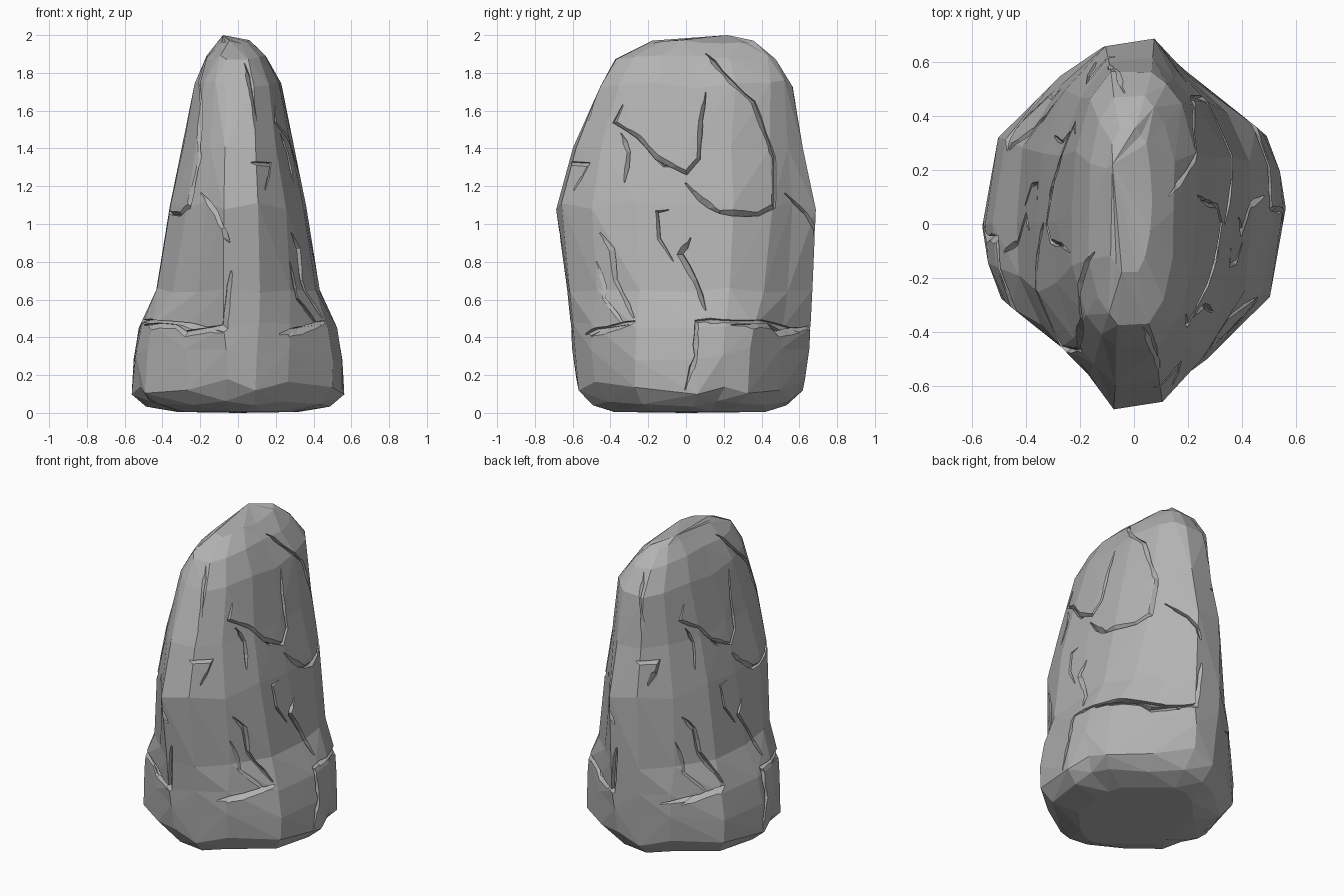
import bpy, bmesh, math, random
from mathutils import Vector
from mathutils.bvhtree import BVHTree

if "Cube" in bpy.data.objects:
    bpy.data.objects.remove(bpy.data.objects["Cube"])

random.seed(11)
stone = bpy.data.materials.new("grey stone")
stone.diffuse_color = (0.45, 0.45, 0.45, 1)
stone.use_nodes = True
stone.node_tree.nodes["Principled BSDF"].inputs["Base Color"].default_value = stone.diffuse_color

# Half plans (other half is the same turned by 180 degrees)
BASE = [(1, .04), (.96, .28), (.87, .50), (.48, .76), (.12, 1), (-.18, .99), (-.46, .85), (-.89, .48)]
SLAB = [(1, 0), (.97, .36), (.74, .67), (.48, .84), (.2, 1), (-.3, .97), (-.7, .72), (-.95, .38)]
CROWN = [(1, 0), (.97, .42), (.77, .77), (.52, .9), (.3, 1), (-.38, 1), (-.73, .79), (-.96, .42)]
PLANS = [BASE, SLAB, CROWN, CROWN]
# z, half width, half depth, centre x, centre y, plan blend (0 base, 1 slab, 2 crown), jitter
RINGS = [(.005, .32, .40, 0, .02, 0, 0), (.05, .49, .52, 0, .02, 0, .006),
         (.14, .55, .61, 0, .025, 0, .014), (.31, .56, .63, 0, .025, .05, .012),
         (.46, .53, .63, 0, .025, .2, .006), (.65, .44, .645, 0, .02, .65, .006),
         (1.1, .36, .68, 0, 0, 1, .008), (1.4, .292, .61, 0, .01, 1.3, .008),
         (1.74, .232, .515, 0, .055, 2, .008), (1.88, .16, .42, -.01, .05, 2, .006),
         (1.965, .085, .27, -.02, .09, 2, .003)]


def new_object(name, bm):
    me = bpy.data.meshes.new(name)
    bm.to_mesh(me)
    me.materials.append(stone)
    ob = bpy.data.objects.new(name, me)
    bpy.context.collection.objects.link(ob)
    return ob


# Faceted standing stone, lofted through the rings
bm = bmesh.new()
loops = []
for z, ax, ay, cx, cy, t, j in RINGS:
    k0 = int(t)
    half = []
    for p, q in zip(PLANS[k0], PLANS[k0 + 1]):
        x, y = (p[k] + (q[k] - p[k]) * (t - k0) for k in (0, 1))
        half.append(Vector((x * ax + random.uniform(-j, j), y * ay + random.uniform(-j, j),
                            random.uniform(-3, 3) * j)))
    full = half + [Vector((-p.x, -p.y, p.z)) for p in half]
    loops.append([bm.verts.new(p + Vector((cx, cy, z))) for p in full])
n = len(loops[0])
for lo, hi in zip(loops, loops[1:]):
    for i in range(n):
        a, b, c, d = lo[i], lo[(i + 1) % n], hi[(i + 1) % n], hi[i]
        # choose the diagonal that makes a convex ridge
        nrm = (b.co - a.co).cross(c.co - a.co)
        if nrm.dot(d.co - a.co) <= 0:
            tris = ((a, b, c), (a, c, d))
        else:
            tris = ((a, b, d), (b, c, d))
        for tri in tris:
            bm.faces.new(tri)
top = bm.verts.new((-.08, .22, 2.0))
bottom = bm.verts.new((0, 0, 0))
for i in range(n):
    bm.faces.new((loops[-1][i], loops[-1][(i + 1) % n], top))
    bm.faces.new((loops[0][(i + 1) % n], loops[0][i], bottom))
bmesh.ops.recalc_face_normals(bm, faces=bm.faces[:])
tree = BVHTree.FromBMesh(bm)
rock = new_object("standing_stone", bm)
bm.free()

# Crack paths: (y, z) on the broad side, (x, z) on the narrow side, with width
SIDE = [
    (.024, [(.1, 1.9), (.22, 1.76), (.35, 1.64), (.41, 1.48), (.46, 1.35), (.46, 1.1), (.38, 1.06),
            (.18, 1.07), (.08, 1.14), (.0, 1.22)]),
    (.021, [(.1, 1.7), (.07, 1.55), (.06, 1.35), (0, 1.28), (-.15, 1.36), (-.25, 1.47), (-.37, 1.54),
            (-.33, 1.63)]),
    (.018, [(-.09, 1.08), (-.16, 1.07), (-.15, .92), (-.07, .8)]),
    (.023, [(.02, .93), (-.04, .84), (.04, .7), (.1, .54)]),
    (.025, [(-.46, .95), (-.4, .86), (-.38, .7), (-.28, .5)]),
    (.026, [(-.5, .4), (-.4, .44), (-.27, .48)]),
    (.024, [(0, .12), (.06, .3), (.06, .48), (.2, .48), (.4, .47), (.6, .42)]),
    (.02, [(-.35, 1.48), (-.31, 1.38), (-.33, 1.22)]),
    (.018, [(-.2, 1.38), (-.12, 1.3), (-.06, 1.3)]),
]
FRONT = [
    (.026, [(-.5, .46), (-.33, .45), (-.28, .41), (-.06, .45), (-.03, .75)]),
    (.025, [(-.2, 1.16), (-.12, 1.05), (-.05, .9)]),
    (.026, [(.22, .41), (.34, .43), (.44, .46)]),
    (.022, [(.27, .8), (.31, .6), (.42, .46)]),
    (.024, [(.07, 1.32), (.17, 1.31), (.14, 1.18)]),
    (.018, [(.03, 1.85), (.07, 1.65), (.09, 1.5)]),
]


def crack(cut, path, width, to3d, direction):
    """Wedge-shaped strip that follows the stone's surface."""
    pts = []
    for a, b in zip(path, path[1:]):
        steps = max(1, round(math.dist(a, b) / .07))
        pts += [(a[0] + (b[0] - a[0]) * k / steps, a[1] + (b[1] - a[1]) * k / steps)
                for k in range(steps)]
    pts.append(path[-1])
    hits = []
    for u, v in pts:
        p, nrm, _, _ = tree.ray_cast(to3d(u, v), direction)
        if p:
            hits.append((p, (nrm - direction * .6).normalized()))
    rows = []
    for i, (p, nrm) in enumerate(hits):
        along = hits[min(i + 1, len(hits) - 1)][0] - hits[max(i - 1, 0)][0]
        side = nrm.cross(along).normalized()
        w = width * (.4 if i in (0, len(hits) - 1) else random.uniform(.65, 1.2))
        rows.append([cut.verts.new(q) for q in
                     (p + nrm * .03 + side * w, p + nrm * .03 - side * w * 1.4,
                      p - nrm * w * 1.1 + side * w * .8)])
    for r, s in zip(rows, rows[1:]):
        for k in range(3):
            m = (k + 1) % 3
            cut.faces.new((r[k], r[m], s[m]))
            cut.faces.new((r[k], s[m], s[k]))
    cut.faces.new(rows[0])
    cut.faces.new(rows[-1])


# Carve the cracks on all four sides
cut = bmesh.new()
for sgn in (1, -1):
    for w, path in SIDE:
        crack(cut, path, w, lambda u, v: Vector((2 * sgn, u * sgn, v)), Vector((-sgn, 0, 0)))
    for w, path in FRONT:
        crack(cut, path, w, lambda u, v: Vector((u * sgn, -2 * sgn, v)), Vector((0, sgn, 0)))
bmesh.ops.recalc_face_normals(cut, faces=cut.faces[:])
cutter = new_object("crack_cutter", cut)
cut.free()
cutter.hide_render = True
mod = rock.modifiers.new("cracks", 'BOOLEAN')
mod.operation = 'DIFFERENCE'
mod.solver = 'EXACT'
mod.use_self = True
mod.object = cutter
carved = bpy.data.meshes.new_from_object(rock.evaluated_get(bpy.context.evaluated_depsgraph_get()))
rock.modifiers.clear()
if len(carved.polygons) > 200:
    rock.data = carved
bpy.data.objects.remove(cutter)
for f in rock.data.polygons:
    f.use_smooth = False
